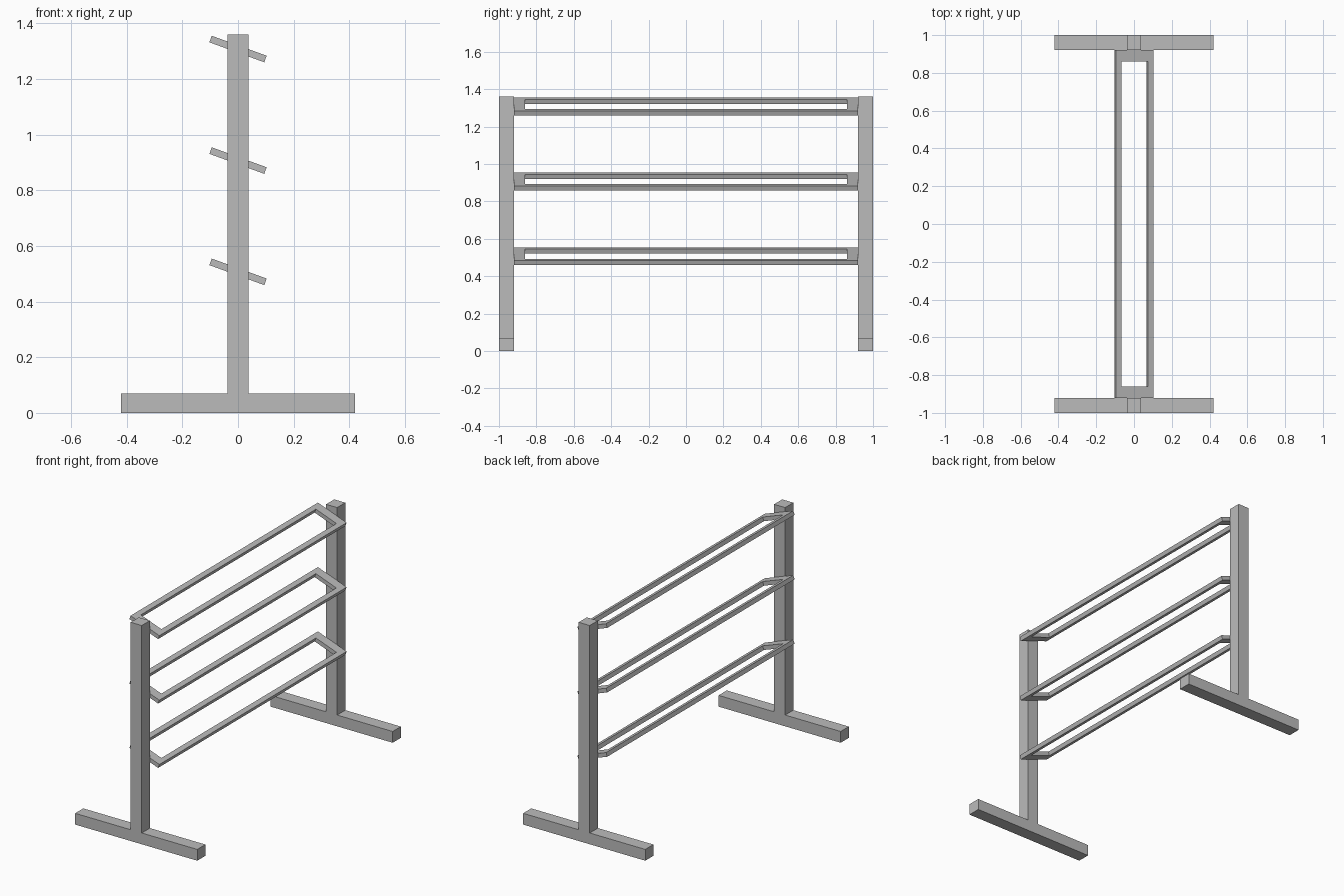
import bpy, bmesh
from math import radians
from mathutils import Matrix, Vector

cube = bpy.data.objects.get("Cube")
if cube:
    bpy.data.objects.remove(cube, do_unlink=True)

GREY = (0.50, 0.50, 0.50, 1.0)
metal = bpy.data.materials.new("grey metal")
metal.use_nodes = True
metal.diffuse_color = GREY
metal.node_tree.nodes["Principled BSDF"].inputs["Base Color"].default_value = GREY


def extruded(name, outline, depth, direction, holes=()):
    """Solid made by filling a closed outline and extruding it."""
    bm = bmesh.new()
    edges = []
    for loop in (outline, *holes):
        verts = [bm.verts.new(p) for p in loop]
        edges += [bm.edges.new((a, b)) for a, b in zip(verts, verts[1:] + verts[:1])]
    if holes:
        # join the two matching loops with one quad per side
        bmesh.ops.bridge_loops(bm, edges=edges)
    else:
        bm.faces.new(verts)
    new = bmesh.ops.extrude_face_region(bm, geom=bm.faces[:], use_keep_orig=True)
    moved = [g for g in new["geom"] if isinstance(g, bmesh.types.BMVert)]
    bmesh.ops.translate(bm, verts=moved, vec=Vector(direction) * depth)
    bmesh.ops.recalc_face_normals(bm, faces=bm.faces[:])
    mesh = bpy.data.meshes.new(name)
    bm.to_mesh(mesh)
    bm.free()
    mesh.materials.append(metal)
    obj = bpy.data.objects.new(name, mesh)
    bpy.context.collection.objects.link(obj)
    return obj


def rectangle(half_x, half_y, z):
    return [(sx * half_x, sy * half_y, z)
            for sx, sy in ((-1, -1), (1, -1), (1, 1), (-1, 1))]


# End stands: upright post and foot as one inverted T
FOOT, FOOT_H, POST, HEIGHT, DEPTH = 0.42, 0.07, 0.038, 1.36, 0.08
half = [(FOOT, 0), (FOOT, FOOT_H), (POST, FOOT_H), (POST, HEIGHT)]
tee = half + [(-x, z) for x, z in reversed(half)]
for name, y in (("front_stand", -1.0), ("back_stand", 1.0 - DEPTH)):
    extruded(name, [(x, y, z) for x, z in tee], DEPTH, (0, 1, 0))

# Tilted open rail frames between the posts
THICK = 0.025
for name, z in (("lower", 0.507), ("middle", 0.907), ("upper", 1.308)):
    frame = extruded(name + "_rail_frame", rectangle(0.105, 0.92, -THICK / 2), THICK,
                     (0, 0, 1), [rectangle(0.075, 0.86, -THICK / 2)])
    frame.matrix_world = Matrix.Translation((0, 0, z)) @ Matrix.Rotation(radians(20), 4, "Y")
